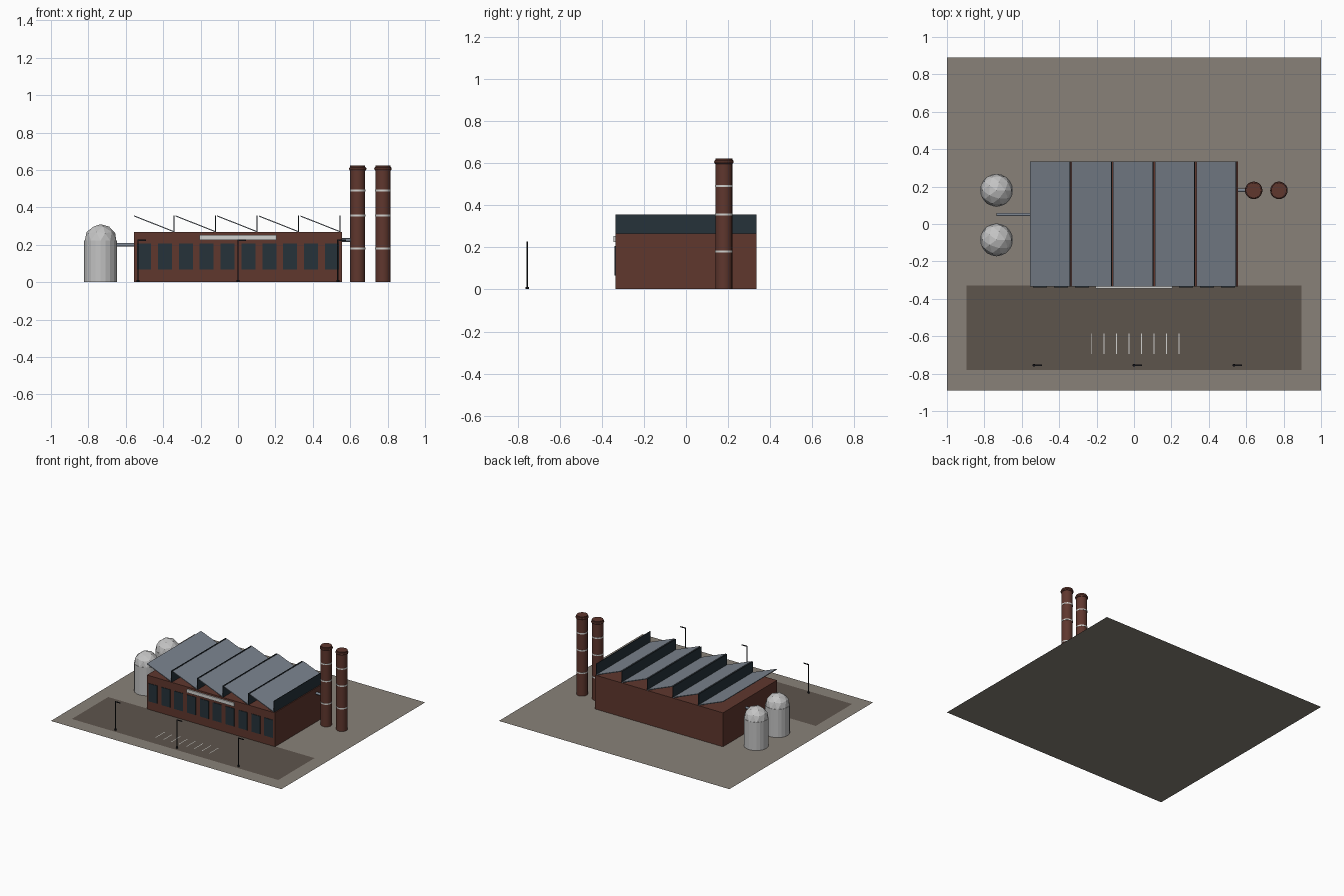
import bpy, bmesh, math
from mathutils import Matrix, Vector

cube = bpy.data.objects.get("Cube")
if cube:
    bpy.data.objects.remove(cube, do_unlink=True)


def material(name, rgb):
    m = bpy.data.materials.new(name)
    m.use_nodes = True
    m.diffuse_color = (*rgb, 1)
    bsdf = next(n for n in m.node_tree.nodes if n.type == 'BSDF_PRINCIPLED')
    bsdf.inputs["Base Color"].default_value = (*rgb, 1)
    bsdf.inputs["Roughness"].default_value = 0.8
    return m


EARTH = material("earth", (0.25, 0.222, 0.19))
ASPHALT = material("asphalt", (0.11, 0.089, 0.073))
BRICK = material("brick", (0.115, 0.038, 0.027))
GLASS = material("dark glass", (0.019, 0.032, 0.042))
METAL = material("blue grey metal", (0.2, 0.23, 0.275))
TANK = material("pale steel", (0.55, 0.55, 0.55))
WHITE = material("white paint", (0.65, 0.65, 0.63))
BLACK = material("black iron", (0.012, 0.013, 0.016))


def finish(name, bm, mat, smooth=False):
    me = bpy.data.meshes.new(name)
    bm.to_mesh(me)
    bm.free()
    me.materials.append(mat)
    ob = bpy.data.objects.new(name, me)
    bpy.context.collection.objects.link(ob)
    if smooth:
        bpy.ops.object.select_all(action='DESELECT')
        ob.select_set(True)
        bpy.context.view_layer.objects.active = ob
        bpy.ops.object.shade_smooth_by_angle(angle=math.radians(40))
    return ob


def box(name, x, y, z, mat):
    """Box from (low, high) pairs on each axis."""
    bm = bmesh.new()
    size = [b - a for a, b in (x, y, z)]
    mid = [(a + b) / 2 for a, b in (x, y, z)]
    bmesh.ops.create_cube(bm, size=1, matrix=Matrix.Translation(mid) @ Matrix.Diagonal((*size, 1)))
    return finish(name, bm, mat)


def sheet(name, x, y, z, mat):
    bm = bmesh.new()
    corners = [(x[0], y[0]), (x[1], y[0]), (x[1], y[1]), (x[0], y[1])]
    bm.faces.new([bm.verts.new((*c, z)) for c in corners])
    return finish(name, bm, mat)


def rod(name, start, end, r, mat, sides=16, smooth=False):
    a, b = Vector(start), Vector(end)
    bm = bmesh.new()
    turn = (b - a).to_track_quat('Z', 'Y').to_matrix().to_4x4()
    bmesh.ops.create_cone(bm, cap_ends=True, segments=sides, radius1=r, radius2=r,
                          depth=(b - a).length, matrix=Matrix.Translation((a + b) / 2) @ turn)
    return finish(name, bm, mat, smooth)


# Site and yard
sheet("ground", (-1, 1), (-0.89, 0.89), 0, EARTH)
sheet("yard", (-0.895, 0.895), (-0.78, -0.33), 0.0015, ASPHALT)
for i in range(8):
    x = -0.226 + i * 0.0665
    sheet("parking_line", (x - 0.0025, x + 0.0025), (-0.695, -0.585), 0.003, WHITE)

# Hall with front windows and a blank sign board
W, D, H = 0.555, 0.335, 0.267
box("hall", (-W, W), (-D, D), (0.001, H), BRICK)
for i in range(10):
    x = (i - 4.5) * 0.1115
    box("window", (x - 0.0375, x + 0.0375), (-D - 0.004, -D + 0.002), (0.067, 0.207), GLASS)
box("sign_board", (-0.205, 0.205), (-D - 0.009, -D + 0.002), (0.226, 0.253), WHITE)

# Sawtooth roof: a sloping sheet and an upright glazed strip per bay
PITCH = 2 * W / 5
for i in range(5):
    x0 = -W + i * PITCH
    x1 = x0 + PITCH * 0.945
    bm = bmesh.new()
    profile = [(x0, 0.357), (x0, 0.351), (x1, H + 0.001), (x1, H + 0.007)]
    face = bm.faces.new([bm.verts.new((x, -D, z)) for x, z in profile])
    ext = bmesh.ops.extrude_face_region(bm, geom=[face])
    verts = [v for v in ext["geom"] if isinstance(v, bmesh.types.BMVert)]
    bmesh.ops.translate(bm, verts=verts, vec=(0, 2 * D, 0))
    bmesh.ops.recalc_face_normals(bm, faces=bm.faces)
    finish("roof_slope", bm, METAL)
    box("roof_glazing", (x1, x1 + 0.005), (-D, D), (H, 0.357), GLASS)

# Chimneys with painted bands and a rounded collar
for x in (0.64, 0.775):
    rod("chimney", (x, 0.18, 0.001), (x, 0.18, 0.623), 0.04, BRICK, 20, True)
    for z in (0.18, 0.357, 0.491):
        rod("chimney_band", (x, 0.18, z - 0.005), (x, 0.18, z + 0.005), 0.0415, WHITE, 20, True)
    bpy.ops.mesh.primitive_torus_add(major_segments=20, minor_segments=8, major_radius=0.036,
                                     minor_radius=0.011, location=(x, 0.18, 0.606))
    collar = bpy.context.object
    collar.name = "chimney_collar"
    collar.data.materials.append(BRICK)

# Storage tanks with faceted domes
for y in (0.18, -0.085):
    rod("tank", (-0.735, y, 0.001), (-0.735, y, 0.222), 0.088, TANK, 20)
    bm = bmesh.new()
    bmesh.ops.create_icosphere(bm, subdivisions=2, radius=0.088,
                               matrix=Matrix.Translation((-0.735, y, 0.222)))
    finish("tank_dome", bm, TANK)

# Pipes
rod("tank_pipe", (-0.735, 0.05, 0.2), (-W + 0.01, 0.05, 0.2), 0.009, METAL, 10, True)
rod("chimney_pipe", (W - 0.01, 0.18, 0.225), (0.62, 0.18, 0.225), 0.01, METAL, 10, True)

# Yard lamps
for x in (-0.535, 0, 0.534):
    y = -0.755
    rod("lamp_post", (x, y, 0.001), (x, y, 0.227), 0.0035, BLACK, 8)
    rod("lamp_foot", (x, y, 0.001), (x, y, 0.011), 0.008, BLACK, 8)
    box("lamp_arm", (x - 0.003, x + 0.043), (y - 0.003, y + 0.003), (0.221, 0.227), BLACK)
